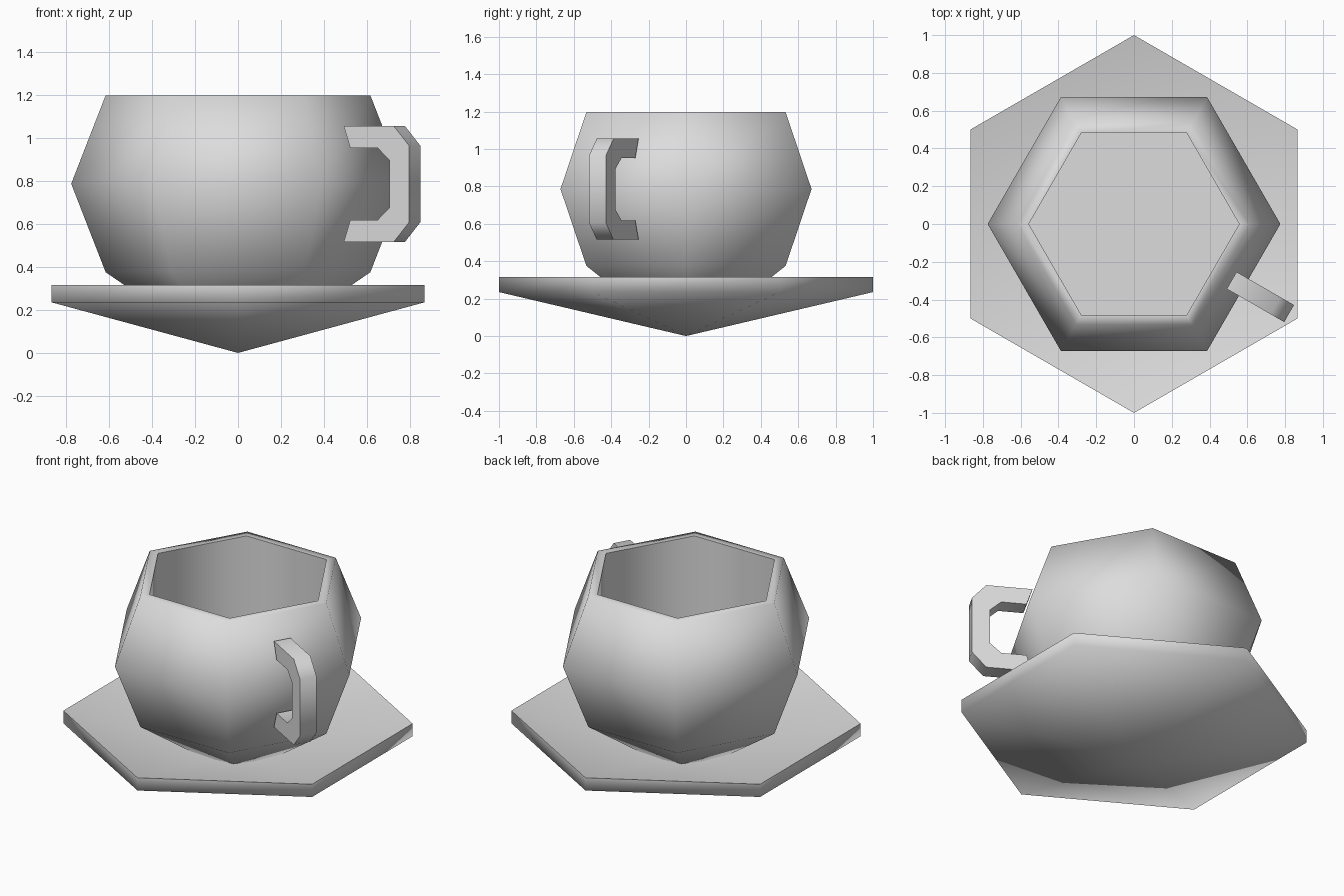
import bpy, bmesh, math
from mathutils import Matrix

default_cube = bpy.data.objects.get("Cube")
if default_cube:
    bpy.data.objects.remove(default_cube, do_unlink=True)

# One plain ceramic colour
ceramic = bpy.data.materials.new("grey_ceramic")
ceramic.use_nodes = True
colour = (0.72, 0.72, 0.72, 1)
ceramic.diffuse_color = colour
ceramic.node_tree.nodes["Principled BSDF"].inputs["Base Color"].default_value = colour

SIDES = 6


def finish(name, bm, smooth_angle):
    bmesh.ops.recalc_face_normals(bm, faces=bm.faces)
    mesh = bpy.data.meshes.new(name)
    bm.to_mesh(mesh)
    bm.free()
    mesh.materials.append(ceramic)
    obj = bpy.data.objects.new(name, mesh)
    bpy.context.collection.objects.link(obj)
    bpy.ops.object.select_all(action="DESELECT")
    obj.select_set(True)
    bpy.context.view_layer.objects.active = obj
    bpy.ops.object.shade_smooth_by_angle(angle=math.radians(smooth_angle))


def hex_loft(name, profile, start_angle):
    """Sweep a (radius, height) profile round six sides and cap open ends."""
    bm = bmesh.new()
    rings = []
    for radius, z in profile:
        if radius == 0:
            rings.append([bm.verts.new((0, 0, z))] * SIDES)
            continue
        angles = [start_angle + math.tau * i / SIDES for i in range(SIDES)]
        rings.append([bm.verts.new((radius * math.cos(a), radius * math.sin(a), z))
                      for a in angles])
    for low, high in zip(rings, rings[1:]):
        for i in range(SIDES):
            j = (i + 1) % SIDES
            corners = dict.fromkeys((low[i], low[j], high[j], high[i]))
            bm.faces.new(list(corners))
    for ring in (rings[0], rings[-1]):
        if len(set(ring)) == SIDES:
            bm.faces.new(ring)
    finish(name, bm, 80)


# Saucer: dished top, thin rim, pointed underside
hex_loft("saucer", [(0, 0), (1, 0.235), (1, 0.315), (0, 0.08)], math.pi / 2)

# Cup: bulging outside tapering into the dish, flat lip, straight-walled hollow
hex_loft("cup", [(0.25, 0.125), (0.615, 0.375), (0.775, 0.786), (0.615, 1.197),
                 (0.557, 1.197), (0.557, 0.4)], 0)

# Handle: upper half of the C outline, mirrored about the middle height
MID = 0.785
HALF_WIDTH = 0.052
upper = [(0.632, 0.168), (0.778, 0.168), (0.843, 0.11),
         (0.948, 0.178), (0.865, 0.27), (0.597, 0.27)]
inner, outer = upper[:3], upper[3:]


def flip(points):
    return [(u, -h) for u, h in reversed(points)]


outline = inner + flip(inner) + flip(outer) + outer
bm = bmesh.new()
face = bm.faces.new([bm.verts.new((u, -HALF_WIDTH, MID + h)) for u, h in outline])
sweep = bmesh.ops.extrude_face_region(bm, geom=[face], use_keep_orig=True)
moved = [v for v in sweep["geom"] if isinstance(v, bmesh.types.BMVert)]
bmesh.ops.translate(bm, verts=moved, vec=(0, 2 * HALF_WIDTH, 0))
bmesh.ops.transform(bm, matrix=Matrix.Rotation(math.radians(-30), 4, "Z"), verts=bm.verts)
finish("handle", bm, 60)
